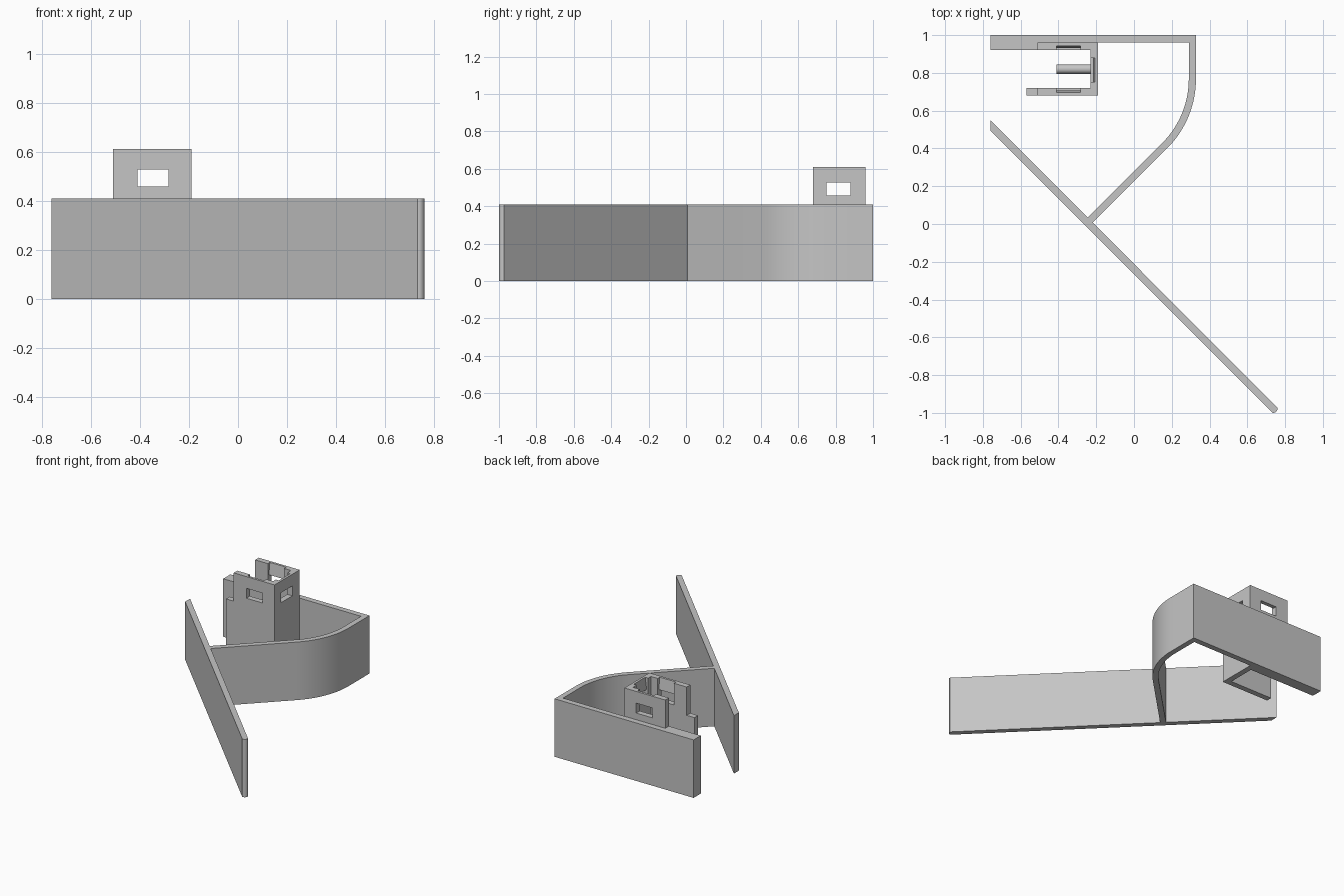
import bpy, bmesh, math
from mathutils import Matrix

cube = bpy.data.objects.get("Cube")
if cube:
    bpy.data.objects.remove(cube, do_unlink=True)

GREY = (0.56, 0.56, 0.56, 1)
mat = bpy.data.materials.new("plain grey")
mat.use_nodes = True
mat.diffuse_color = GREY
mat.node_tree.nodes["Principled BSDF"].inputs["Base Color"].default_value = GREY

HEIGHT = 0.41      # strips
CLIP_TOP = 0.61    # clip housing


def prism(name, outline, low, high, matrix=None):
    """Extrude a closed outline between two levels."""
    bm = bmesh.new()
    face = bm.faces.new([bm.verts.new((u, v, low)) for u, v in outline])
    ext = bmesh.ops.extrude_face_region(bm, geom=[face])
    top = [g for g in ext["geom"] if isinstance(g, bmesh.types.BMVert)]
    bmesh.ops.translate(bm, verts=top, vec=(0, 0, high - low))
    bmesh.ops.recalc_face_normals(bm, faces=bm.faces[:])
    if matrix:
        bm.transform(matrix)
    mesh = bpy.data.meshes.new(name)
    bm.to_mesh(mesh)
    bm.free()
    mesh.materials.append(mat)
    obj = bpy.data.objects.new(name, mesh)
    bpy.context.collection.objects.link(obj)
    return obj


def arc(cx, cy, r, start, end, steps):
    angles = [math.radians(start + (end - start) * i / steps) for i in range(steps + 1)]
    return [(cx + r * math.cos(a), cy + r * math.sin(a)) for a in angles]


def smooth(obj):
    bpy.ops.object.select_all(action="DESELECT")
    obj.select_set(True)
    bpy.context.view_layer.objects.active = obj
    bpy.ops.object.shade_smooth_by_angle(angle=math.radians(30))


def cut(obj, cutter):
    mod = obj.modifiers.new("cut", "BOOLEAN")
    mod.operation = "DIFFERENCE"
    mod.solver = "EXACT"
    mod.object = cutter
    cutter.hide_render = True
    cutter.hide_set(True)
    cutter.display_type = "WIRE"


# Long diagonal plate with a rounded front tip
tip = arc(0.737, -0.977, 0.023, -100, 10, 8)
plate = prism("diagonal_plate", [(-0.76, 0.55), (-0.76, 0.495)] + tip, 0, HEIGHT)
smooth(plate)

# Curved spring arm running into the back wall, with a thick end pad
outer = arc(-0.19, 0.768, 0.518, -45, 0, 20)
inner = arc(-0.19, 0.768, 0.48, 0, -45, 20)
arm = prism(
    "spring_arm",
    [(-0.235, -0.01)] + outer
    + [(0.328, 1), (-0.76, 1), (-0.76, 0.92), (-0.51, 0.92), (-0.51, 0.96), (0.29, 0.96)]
    + inner + [(-0.26, 0.02)],
    0, HEIGHT)
smooth(arm)

# U-shaped clip housing, open toward the pad end
clip = prism(
    "clip_housing",
    [(-0.57, 0.68), (-0.19, 0.68), (-0.19, 0.96), (-0.51, 0.96),
     (-0.51, 0.92), (-0.23, 0.92), (-0.23, 0.72), (-0.57, 0.72)],
    0, CLIP_TOP)

# Step at the free end of the front wall
step = prism("step_cutter", [(-0.6, 0.6), (-0.51, 0.6), (-0.51, 0.8), (-0.6, 0.8)], HEIGHT, 0.7)
cut(clip, step)

# Windows with a sloped lead-in groove on the inner face of each wall
groove = [(-0.02, 0.63), (0.026, 0.63), (0.012, 0.527),
          (0.1, 0.527), (0.1, 0.457), (-0.02, 0.457)]
stand_up = Matrix(((0, 0, 1, 0), (1, 0, 0, 0), (0, 1, 0, 0), (0, 0, 0, 1)))
for side, x, y, turn in (("front", -0.347, 0.72, 180),
                         ("rear", -0.347, 0.92, 0),
                         ("end", -0.23, 0.815, -90)):
    place = Matrix.Translation((x, y, 0)) @ Matrix.Rotation(math.radians(turn), 4, "Z")
    cut(clip, prism(side + "_window_cutter", groove, -0.064, 0.064, place @ stand_up))

# Round peg inside the housing
peg = prism("inner_peg", arc(0.82, 0.2, 0.025, 0, 345, 23), -0.41, -0.22, stand_up)
smooth(peg)
